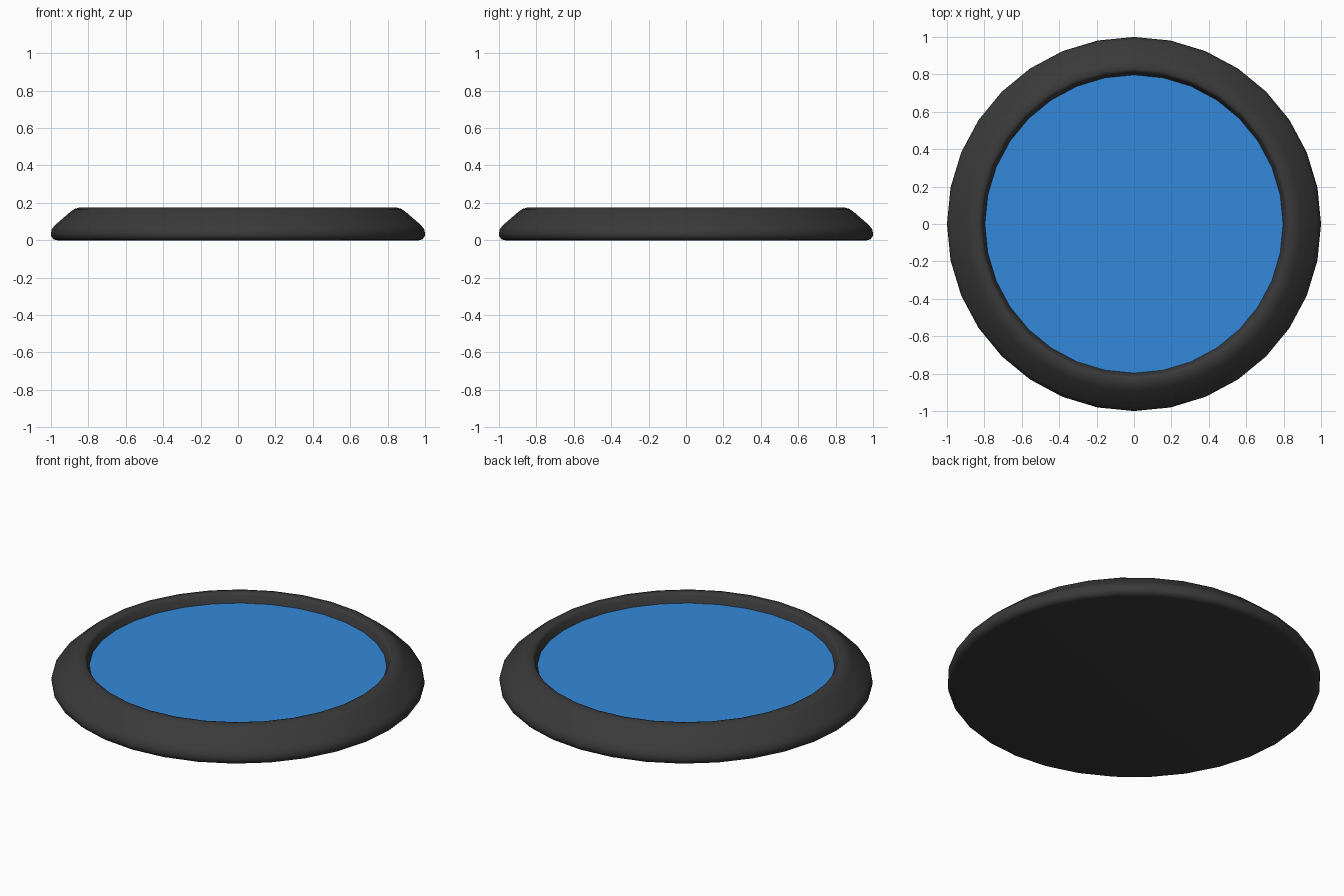
import bpy, bmesh
from math import cos, sin, pi, radians

if "Cube" in bpy.data.objects:
    bpy.data.objects.remove(bpy.data.objects["Cube"])

SIDES = 32


def material(name, color):
    m = bpy.data.materials.new(name)
    m.diffuse_color = (*color, 1)
    m.use_nodes = True
    m.node_tree.nodes["Principled BSDF"].inputs["Base Color"].default_value = m.diffuse_color
    return m


def finish(name, bm, mat, smooth):
    bmesh.ops.recalc_face_normals(bm, faces=bm.faces)
    me = bpy.data.meshes.new(name)
    bm.to_mesh(me)
    bm.free()
    me.materials.append(mat)
    ob = bpy.data.objects.new(name, me)
    bpy.context.collection.objects.link(ob)
    if smooth:
        bpy.ops.object.select_all(action='DESELECT')
        ob.select_set(True)
        bpy.context.view_layer.objects.active = ob
        bpy.ops.object.shade_smooth_by_angle(angle=radians(40))
    return ob


def ring(bm, r, z):
    return [bm.verts.new((r * cos(2 * pi * i / SIDES), r * sin(2 * pi * i / SIDES), z))
            for i in range(SIDES)]


dark = material("dark_rubber", (0.042, 0.042, 0.042))
blue = material("blue_pad", (0.034, 0.246, 0.70))

# Rounded rim with closed base, turned from a (radius, height) profile
profile = [(0.967, 0.0), (0.986, 0.005), (0.998, 0.02), (1.0, 0.037),
           (0.996, 0.058), (0.98, 0.08), (0.895, 0.153), (0.875, 0.167),
           (0.85, 0.175), (0.83, 0.175), (0.819, 0.172), (0.812, 0.162),
           (0.797, 0.123)]
bm = bmesh.new()
loops = [ring(bm, r, z) for r, z in profile]
for a, b in zip(loops, loops[1:]):
    for i in range(SIDES):
        j = (i + 1) % SIDES
        bm.faces.new((a[i], a[j], b[j], b[i]))
bm.faces.new(loops[0][::-1])
finish("rim_and_base", bm, dark, True)

# Recessed round top surface
bm = bmesh.new()
bm.faces.new(ring(bm, 0.797, 0.123))
top = finish("top_pad", bm, blue, False)
if top.data.polygons[0].normal.z < 0:
    top.data.flip_normals()
# Open rim shell: make sure its base faces down
rim = bpy.data.objects["rim_and_base"]
if rim.data.polygons[-1].normal.z > 0:
    rim.data.flip_normals()
